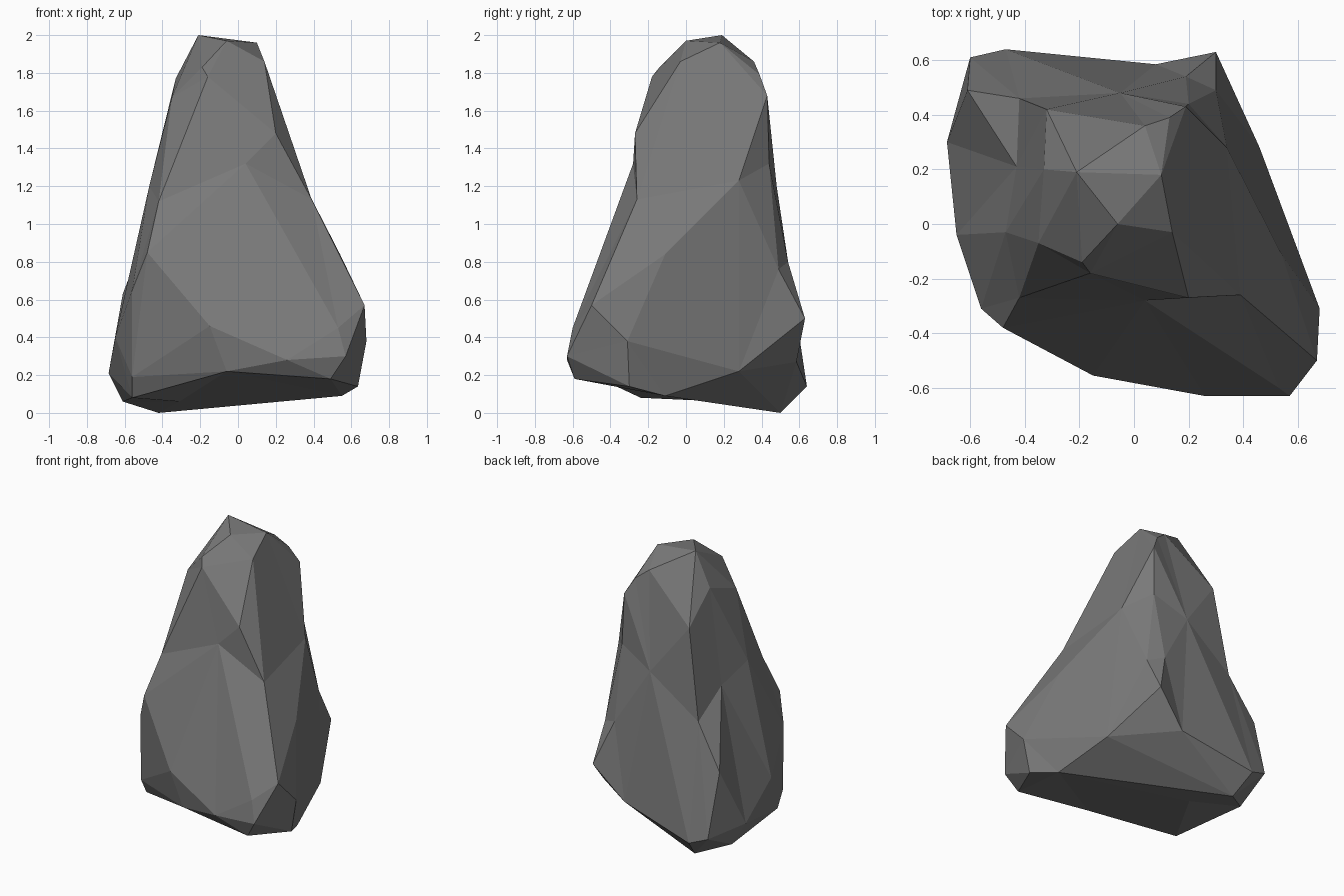
import bpy, bmesh, math
from mathutils import Vector

if "Cube" in bpy.data.objects:
    bpy.data.objects.remove(bpy.data.objects["Cube"])

# Rock corners, listed from the peak down to the underside
CORNERS = [
    # peak
    (-.21, .19, 2), (-.06, 0, 1.97), (.1, .18, 1.96), (.04, .36, 1.86), (.14, -.03, 1.86),
    (-.19, -.14, 1.83), (-.33, .2, 1.77), (-.16, -.18, 1.78), (.13, .39, 1.79),
    (-.35, -.07, 1.67), (-.32, .42, 1.56), (.19, .43, 1.68),
    # waist
    (.2, -.27, 1.48), (.04, -.28, 1.32), (.39, -.26, 1.13), (.34, .28, 1.23),
    (-.47, -.03, 1.2), (-.42, .46, .93), (-.42, -.27, 1.12), (-.05, .48, 1.2),
    (.2, .44, 1.32), (-.43, .21, 1.1),
    (-.48, -.38, .85), (.54, -.11, .84), (.19, .54, .8), (.3, .49, .76),
    # broad lower body
    (-.56, -.31, .65), (-.61, .49, .63), (.67, -.5, .57), (.53, -.6, .45),
    (-.15, -.555, .46), (.3, .63, .5), (-.65, -.04, .4), (.68, -.31, .38),
    (.57, -.63, .3), (.26, -.63, .28), (-.06, -.54, .22),
    (-.6, .61, .19), (.08, .585, .27), (-.685, .3, .21), (-.56, -.3, .19),
    (.49, -.59, .18), (.46, .28, .22), (-.47, .64, .14), (.635, -.3, .14),
    # underside
    (.55, -.11, .09), (-.56, -.24, .08), (-.61, .35, .06),
    (-.31, .19, .06), (-.42, .5, 0),
]
CENTRE = Vector((0, .05, .85))
RADII = Vector((.65, .6, 1.1))


def inflate(p):
    """Push a corner towards an ellipsoid so shallow hollows survive the hull."""
    d = p - CENTRE
    n = Vector((d.x / RADII.x, d.y / RADII.y, d.z / RADII.z)).length
    return CENTRE + d * n ** -.85


# Wrap the inflated corners, then let them settle back to the true shape
bm = bmesh.new()
home = {}
for c in CORNERS:
    v = bm.verts.new(inflate(Vector(c)))
    home[v] = Vector(c)
bmesh.ops.convex_hull(bm, input=list(bm.verts))
for v in list(bm.verts):
    if v.link_faces:
        v.co = home[v]
    else:
        bm.verts.remove(v)
bmesh.ops.recalc_face_normals(bm, faces=bm.faces)

# Turn the edges of deep narrow creases where the other diagonal is flatter
for _ in range(3):
    bm.normal_update()
    for e in list(bm.edges):
        if not e.is_valid or len(e.link_faces) != 2:
            continue
        bend = e.calc_face_angle_signed()
        if bend > -math.radians(18):
            continue
        turned = bmesh.utils.edge_rotate(e, True)
        if turned is None:
            continue
        for f in turned.link_faces:
            f.normal_update()
        if turned.calc_face_angle() > abs(bend) * 1.5:
            back = bmesh.utils.edge_rotate(turned, False)
            for f in (back.link_faces if back else ()):
                f.normal_update()
bmesh.ops.recalc_face_normals(bm, faces=bm.faces)

mesh = bpy.data.meshes.new("rock")
bm.to_mesh(mesh)
bm.free()
rock = bpy.data.objects.new("rock", mesh)
bpy.context.collection.objects.link(rock)

# Single dark grey stone colour
stone = bpy.data.materials.new("dark grey stone")
stone.diffuse_color = (.19, .19, .19, 1)
stone.use_nodes = True
stone.node_tree.nodes["Principled BSDF"].inputs["Base Color"].default_value = stone.diffuse_color
mesh.materials.append(stone)
